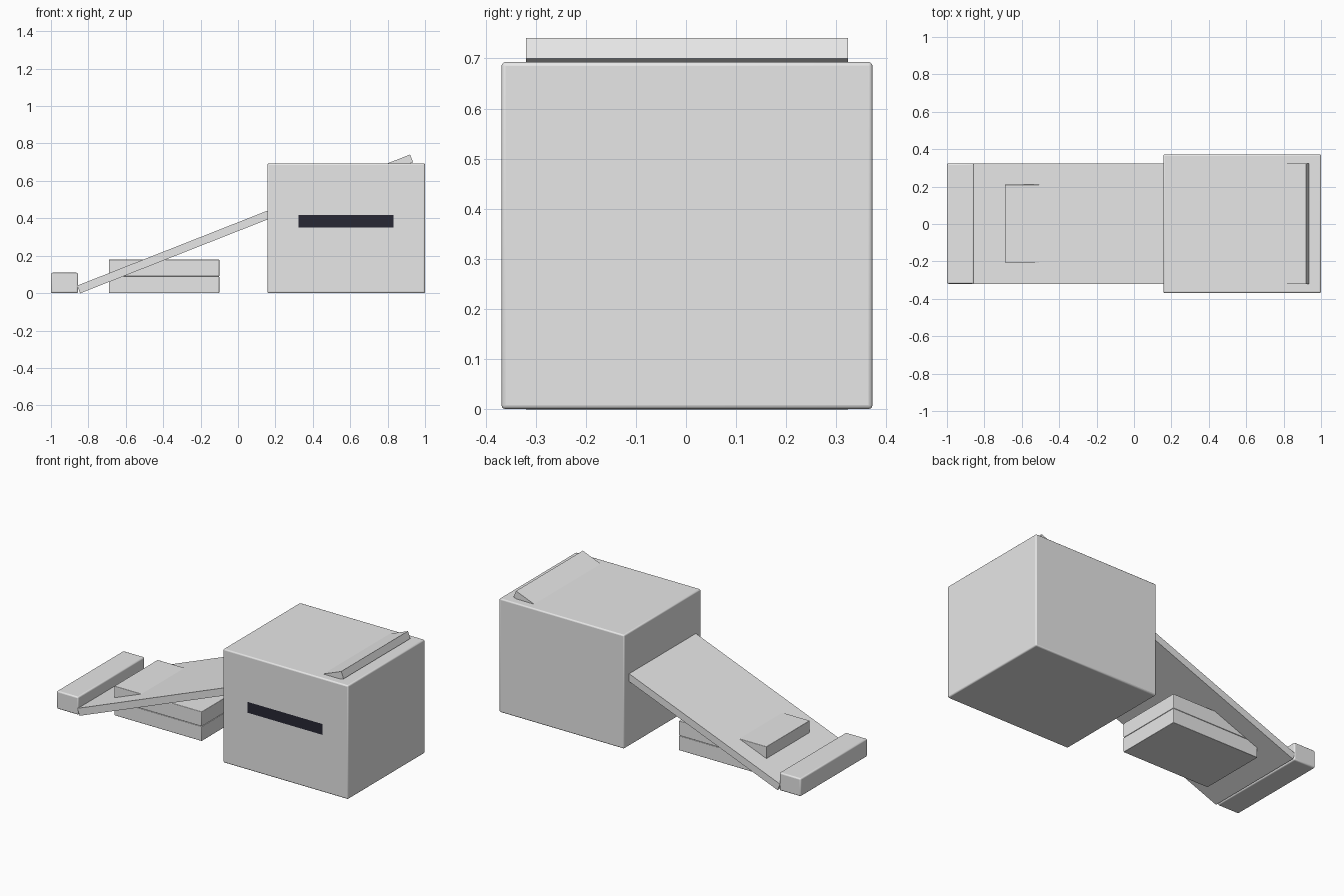
import bpy, math
from mathutils import Vector

cube = bpy.data.objects.get("Cube")
if cube:
    bpy.data.objects.remove(cube, do_unlink=True)

MID_Y = 0.002  # shared centre line of the solid parts


def material(name, rgb):
    mat = bpy.data.materials.new(name)
    mat.use_nodes = True
    mat.diffuse_color = (*rgb, 1)
    mat.node_tree.nodes["Principled BSDF"].inputs["Base Color"].default_value = (*rgb, 1)
    return mat


grey = material("light grey", (0.8, 0.8, 0.8))
dark = material("dark navy", (0.02, 0.02, 0.033))


def block(name, x0, x1, z0, z1, width, bevel=0.0, tilt=0.0):
    """Box spanning x and z, centred on the middle line, tilted about y."""
    centre = Vector(((x0 + x1) / 2, MID_Y, (z0 + z1) / 2))
    bpy.ops.mesh.primitive_cube_add(size=1, location=centre)
    obj = bpy.context.object
    obj.name = name
    obj.scale = (x1 - x0, width, z1 - z0)
    bpy.ops.object.transform_apply(location=False, rotation=False, scale=True)
    obj.rotation_euler.y = -tilt
    obj.data.materials.append(grey)
    if bevel:
        mod = obj.modifiers.new("soft edges", "BEVEL")
        mod.width = bevel
        mod.segments = 3
        bpy.ops.object.shade_smooth_by_angle(angle=math.radians(35))
    return obj


# Large housing
block("housing", 0.157, 1.0, 0, 0.693, 0.741, 0.008)

# Sloping ramp that runs through the housing and out of its top
ramp_length, ramp_thickness = 1.913, 0.044
ramp = block("ramp", -ramp_length / 2, ramp_length / 2,
             -ramp_thickness / 2, ramp_thickness / 2, 0.643, tilt=math.radians(21.5))
ramp.location.x = 0.038
ramp.location.z = 0.37

# Stop bar at the foot of the ramp
block("stop_bar", -1.0, -0.855, 0, 0.109, 0.643, 0.008)

# Two stacked slabs under the ramp
for name, base in (("lower_slab", 0.0), ("upper_slab", 0.09)):
    block(name, -0.69, -0.1, base, base + 0.089, 0.418, 0.003)

# Dark slot on the front of the housing
bpy.ops.mesh.primitive_plane_add(size=1, location=(0.578, -0.373, 0.384),
                                 rotation=(math.pi / 2, 0, 0))
slot = bpy.context.object
slot.name = "front_slot"
slot.scale = (0.507, 0.066, 1)
slot.data.materials.append(dark)
